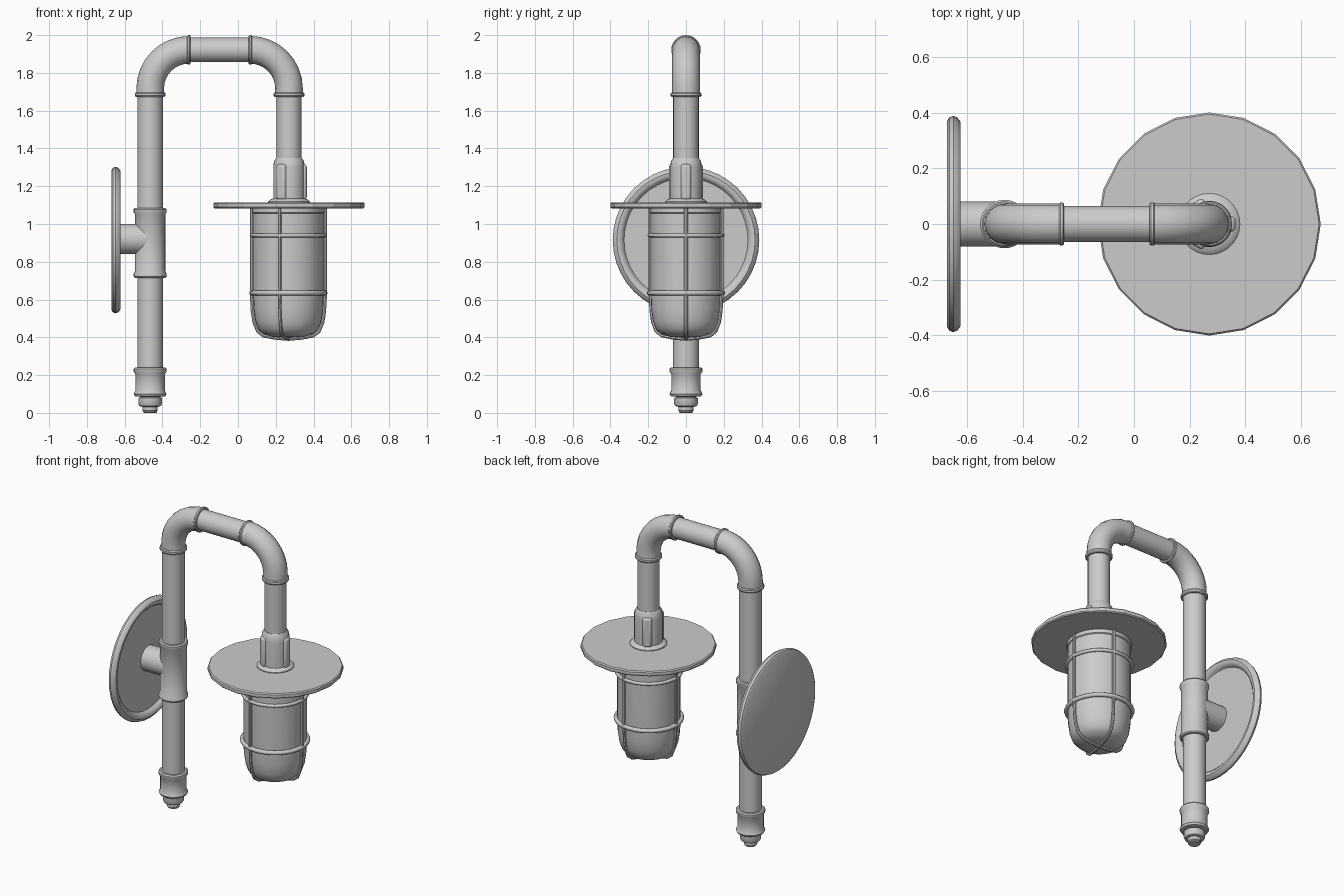
import bpy, bmesh
from math import sin, cos, pi, radians
from mathutils import Matrix

if "Cube" in bpy.data.objects:
    bpy.data.objects.remove(bpy.data.objects["Cube"])

POST_X, LAMP_X, TOP_Z = -0.465, 0.27, 1.922


def lathe(name, profile, x=0, z=0, sides=28, axis='Z', sharp=35):
    """Revolve (radius, height) points; axis 'X' lays the part along +x."""
    bm = bmesh.new()
    rings = [[bm.verts.new((r * cos(2 * pi * i / sides), r * sin(2 * pi * i / sides), h))
              for i in range(sides)] for r, h in profile]
    for a, b in zip(rings, rings[1:]):
        for i in range(sides):
            j = (i + 1) % sides
            bm.faces.new((a[i], a[j], b[j], b[i]))
    bmesh.ops.remove_doubles(bm, verts=bm.verts, dist=1e-5)
    bmesh.ops.recalc_face_normals(bm, faces=bm.faces)
    if axis == 'X':
        bm.transform(Matrix.Rotation(pi / 2, 4, 'Y'))
    me = bpy.data.meshes.new(name)
    bm.to_mesh(me)
    bm.free()
    me.shade_smooth()
    me.set_sharp_from_angle(angle=radians(sharp))
    ob = bpy.data.objects.new(name, me)
    ob.location = (x, 0, z)
    bpy.context.collection.objects.link(ob)
    return ob


def tube(name, points, radius, res=6):
    """Round tube along a path, converted to a mesh."""
    cu = bpy.data.curves.new(name, 'CURVE')
    cu.dimensions = '3D'
    cu.bevel_depth, cu.bevel_resolution, cu.use_fill_caps = radius, res, True
    sp = cu.splines.new('POLY')
    sp.points.add(len(points) - 1)
    for p, co in zip(sp.points, points):
        p.co = (*co, 1)
    sp.use_smooth = True
    ob = bpy.data.objects.new(name, cu)
    bpy.context.collection.objects.link(ob)
    bpy.ops.object.select_all(action='DESELECT')
    ob.select_set(True)
    bpy.context.view_layer.objects.active = ob
    bpy.ops.object.convert(target='MESH')
    bpy.ops.object.shade_smooth_by_angle(angle=radians(40))


def band(r, h, bulge):
    """Short rounded ring profile, closed down to the axis."""
    return [(0, -h), (r, -h), (r + bulge, -h * .5), (r + bulge, h * .5), (r, h), (0, h)]


def ring(name, major, minor, x, z):
    lathe(name, [(major + minor * cos(k * pi / 4), minor * sin(k * pi / 4)) for k in range(9)],
          x, z, 32, sharp=60)


# Pipes
lathe("wall_post", [(0, .1), (.068, .1), (.068, 1.69), (0, 1.69)], POST_X)
lathe("top_pipe", [(0, 0), (.065, 0), (.065, .33), (0, .33)], -.26, TOP_Z, axis='X')
lathe("drop_pipe", [(0, 1.2), (.066, 1.2), (.066, 1.69), (0, 1.69)], LAMP_X)

# Elbows with their end bands
BEND = .205
for side, x, s in (("left", POST_X, 1), ("right", LAMP_X, -1)):
    path = [(x, 0, 1.685)]
    path += [(x + s * BEND * (1 - cos(k * pi / 16)), 0, TOP_Z - BEND + BEND * sin(k * pi / 16))
             for k in range(9)]
    tube(side + "_elbow", path, .073)
    lathe(side + "_elbow_lower_band", band(.076, .012, .005), x, 1.685)
    lathe(side + "_elbow_upper_band", band(.073, .009, .005), x + s * BEND, TOP_Z, axis='X')

# Tee fitting and wall plate
lathe("tee_fitting", [(0, .715), (.081, .715), (.087, .722), (.087, .738), (.08, .75), (.08, 1.05),
                      (.087, 1.062), (.087, 1.078), (.081, 1.085), (0, 1.085)], POST_X)
lathe("wall_stub", [(0, 0), (.08, 0), (.08, .16), (0, .16)], -.645, .92, axis='X')
lathe("wall_plate", [(0, 0), (.37, 0), (.383, .008), (.388, .022), (.382, .037), (.366, .048),
                     (.35, .047), (.336, .036), (.328, .022), (0, .022)], -.67, .915, 40, 'X')

# Bottom end cap
lathe("end_cap", [(0, .005), (.033, .005), (.04, .012), (.04, .032), (.057, .036), (.063, .048),
                  (.063, .078), (.05, .085), (.08, .088), (.087, .1), (.078, .118), (.078, .205),
                  (.087, .218), (.087, .233), (.08, .24), (0, .24)], POST_X)
lathe("end_nub", [(0, 0), (.033, 0), (.037, .005), (.037, .03), (0, .03)], POST_X)

# Lamp socket with three raised pads
lathe("socket", [(0, 1.1), (.11, 1.1), (.11, 1.12), (.1, 1.13), (.083, 1.135), (.083, 1.3),
                 (.08, 1.33), (.068, 1.35), (0, 1.35)], LAMP_X)
for n in range(3):
    a = n * 2 * pi / 3
    bpy.ops.mesh.primitive_cube_add(size=1, location=(LAMP_X + .074 * cos(a), .074 * sin(a), 1.222),
                                    rotation=(0, 0, a))
    pad = bpy.context.object
    pad.name = f"socket_pad_{n + 1}"
    pad.scale = (.04, .055, .19)
    bpy.ops.object.transform_apply(location=False, rotation=False, scale=True)
    bev = pad.modifiers.new("round", 'BEVEL')
    bev.width, bev.segments = .015, 3
    bpy.ops.object.shade_smooth_by_angle(angle=radians(40))

# Flat twenty-sided shade
lathe("shade_disc", [(0, 1.083), (.394, 1.083), (.4, 1.089), (.4, 1.108), (.394, 1.115), (0, 1.115)],
      LAMP_X, sides=20, sharp=15)

# Glass jar
GX = .267
lathe("glass_jar", [(0, 1.09), (.193, 1.09), (.193, 1.06), (.187, 1.055), (.187, .62), (.184, .55),
                    (.175, .485), (.16, .445), (.135, .418), (.08, .402), (0, .396)], GX, sides=32)

# Wire cage: two rings and two crossing hoops
ring("cage_upper_ring", .193, .011, GX, .94)
ring("cage_lower_ring", .194, .014, GX, .635)
half = [(.194, 1.09), (.194, .62), (.19, .54), (.181, .48), (.162, .432), (.13, .408), (.07, .397)]
for n, deg in enumerate((0, 76)):
    a = radians(deg)
    full = half + [(0, .391)] + [(-r, z) for r, z in reversed(half)]
    tube(f"cage_hoop_{n + 1}", [(GX + r * cos(a), r * sin(a), z) for r, z in full], .0095, 2)
